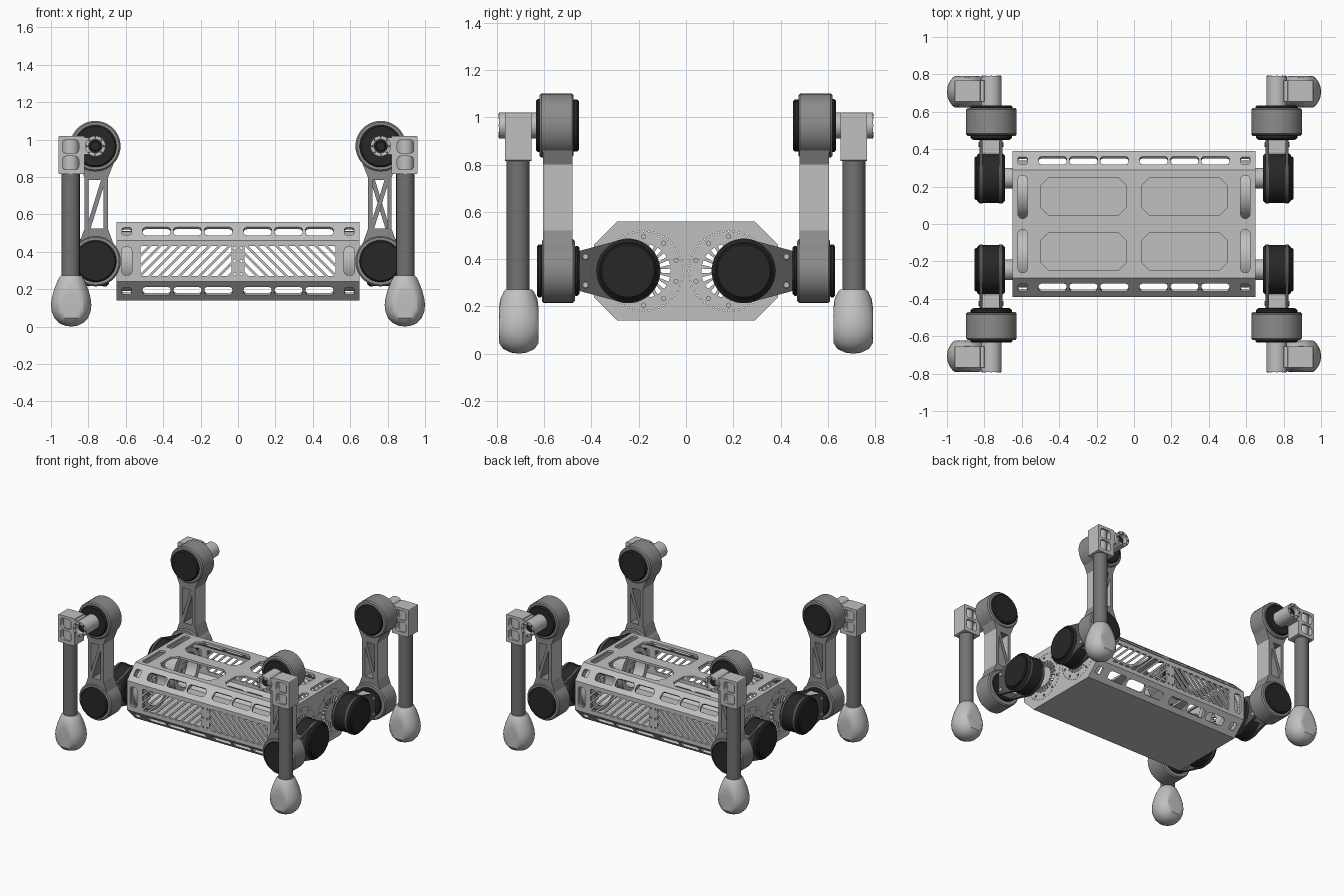
import bpy, bmesh, math
from mathutils import Vector, Matrix

cube = bpy.data.objects.get("Cube")
if cube:
    bpy.data.objects.remove(cube, do_unlink=True)


def material(name, v):
    m = bpy.data.materials.new(name)
    m.use_nodes = True
    m.diffuse_color = (v, v, v, 1)
    m.node_tree.nodes["Principled BSDF"].inputs["Base Color"].default_value = (v, v, v, 1)
    return m


LIGHT = material("light grey", 0.53)
MID = material("mid grey", 0.26)
TUBE = material("tube grey", 0.17)
BRACKET = material("bracket grey", 0.09)
BLACK = material("motor black", 0.02)
X, Y, Z = Vector((1, 0, 0)), Vector((0, 1, 0)), Vector((0, 0, 1))


def add(name, mesh, *mats):
    mesh.name = name
    mesh.materials.clear()
    for m in mats:
        mesh.materials.append(m)
    ob = bpy.data.objects.new(name, mesh)
    bpy.context.collection.objects.link(ob)
    return ob


def plate(name, loops, thick, origin, u, v, *mats):
    """Flat sheet: first loop is the outline, the others are holes."""
    cu = bpy.data.curves.new(name, 'CURVE')
    cu.dimensions, cu.fill_mode, cu.extrude = '2D', 'BOTH', thick / 2
    for loop in loops:
        s = cu.splines.new('POLY')
        s.points.add(len(loop) - 1)
        for p, (a, b) in zip(s.points, loop):
            p.co = (a, b, 0, 1)
        s.use_cyclic_u, s.use_smooth = True, False
    tmp = bpy.data.objects.new("tmp", cu)
    bpy.context.collection.objects.link(tmp)
    ev = tmp.evaluated_get(bpy.context.evaluated_depsgraph_get())
    mesh = bpy.data.meshes.new_from_object(ev)
    bpy.data.objects.remove(tmp, do_unlink=True)
    bpy.data.curves.remove(cu)
    n = u.cross(v)
    rot = Matrix((u, v, n)).transposed().to_4x4()
    mesh.transform(Matrix.Translation(origin) @ rot)
    mesh.shade_flat()
    return add(name, mesh, *mats)


def lathe(name, profile, origin, axis, mat, seg=40, clamp_y=None):
    """Spin (radius, distance) points around an axis."""
    bm = bmesh.new()
    rings = []
    for r, t in profile:
        rings.append([bm.verts.new((r * math.cos(k * math.tau / seg), r * math.sin(k * math.tau / seg), t))
                      for k in range(seg)])
    for a, b in zip(rings, rings[1:]):
        for k in range(seg):
            j = (k + 1) % seg
            bm.faces.new((a[k], a[j], b[j], b[k]))
    if clamp_y:
        for v in bm.verts:
            v.co.y = max(-clamp_y, min(clamp_y, v.co.y))
    bmesh.ops.remove_doubles(bm, verts=bm.verts, dist=1e-5)
    bmesh.ops.recalc_face_normals(bm, faces=bm.faces)
    for f in bm.faces:
        f.smooth = True
    for e in bm.edges:
        e.smooth = e.calc_face_angle(0) < 0.55
    mesh = bpy.data.meshes.new(name)
    bm.to_mesh(mesh)
    bm.free()
    rot = Z.rotation_difference(axis).to_matrix().to_4x4()
    mesh.transform(Matrix.Translation(origin) @ rot)
    return add(name, mesh, mat)


def drum(name, r, length, origin, axis, mat, bevel=0.008, seg=40):
    return lathe(name, [(0, 0), (r - bevel, 0), (r, bevel), (r, length - bevel), (r - bevel, length), (0, length)],
                 origin, axis, mat, seg)


def ring(name, r, hole, length, origin, axis, mat):
    return lathe(name, [(hole, 0), (r, 0), (r, length), (hole, length), (hole, 0)], origin, axis, mat)


def rrect(cx, cy, w, h, r, n=4):
    """Rectangle with rounded (n > 1) or cut (n = 1) corners."""
    pts = []
    for q, (sx, sy) in enumerate(((1, 1), (-1, 1), (-1, -1), (1, -1))):
        for k in range(n + 1):
            a = (q + k / n) * math.pi / 2
            pts.append((cx + sx * (w / 2 - r) + r * math.cos(a), cy + sy * (h / 2 - r) + r * math.sin(a)))
    return pts


def dot(cx, cy, r, n=10):
    return [(cx + r * math.cos(k * math.tau / n), cy + r * math.sin(k * math.tau / n)) for k in range(n)]


def clip(poly, lo, hi):
    """Keep the part of a polygon with lo < u < hi."""
    for s, lim in ((1, lo), (-1, -hi)):
        out = []
        for p, q in zip(poly, poly[1:] + poly[:1]):
            a, b = s * p[0] - lim, s * q[0] - lim
            if a >= 0:
                out.append(p)
            if a * b < 0:
                t = a / (a - b)
                out.append((p[0] + t * (q[0] - p[0]), p[1] + t * (q[1] - p[1])))
        poly = out
    return poly


# Body shell: octagonal tube made of thin plates
T, ZC = 0.016, 0.35
bottom = rrect(0, 0, 1.3, 0.58, 0.002, 1)
plate("body_bottom", [bottom], T, (0, 0, 0.14 + T / 2), X, Y, LIGHT)
top = [bottom]
for sx in (-1, 1):
    for sy in (-1, 1):
        top.append(rrect(sx * 0.27, sy * 0.147, 0.46, 0.205, 0.045, 1))
        top.append(rrect(sx * 0.595, sy * 0.145, 0.05, 0.23, 0.022))
plate("body_top", top, T, (0, 0, 0.56 - T / 2), X, Y, LIGHT)

lattice = [rrect(0, 0, 1.3, 0.22, 0.002, 1)]
for sx in (-1, 1):
    lattice.append(rrect(sx * 0.595, 0, 0.055, 0.15, 0.02))
    for i in range(12):
        c = -0.595 + i * 0.053
        strip = clip([(c - 0.08, -0.08), (c - 0.046, -0.08), (c + 0.114, 0.08), (c + 0.08, 0.08)], -0.52, -0.035)
        if len(strip) > 2:
            lattice.append([(-sx * u, v) for u, v in strip])
    for v in (-0.07, 0.0, 0.07):
        lattice.append(dot(sx * 0.018, v, 0.007, 8))
chamfer = [rrect(0, 0, 1.3, 0.1414, 0.002, 1)]
for sx in (-1, 1):
    chamfer.append(rrect(sx * 0.595, 0, 0.05, 0.055, 0.012))
    for cx in (0.105, 0.27, 0.435):
        chamfer.append(rrect(sx * cx, 0, 0.15, 0.062, 0.018, 2))
for sy, side in ((-1, "front"), (1, "back")):
    plate(side + "_lattice", lattice, T, (0, sy * (0.39 - T / 2), ZC), X, Z, LIGHT)
    for sz, level in ((-1, "lower"), (1, "upper")):
        n = Vector((0, sy, sz)).normalized()
        v = Vector((0, -sy, sz)).normalized()
        pos = Vector((0, sy * 0.34, ZC + sz * 0.16)) - n * T / 2
        plate(f"{side}_{level}_chamfer", chamfer, T, pos, X, v, LIGHT)

# End plates with radial vents and bolt holes
end = [rrect(0, 0, 0.78, 0.42, 0.1, 1)]
end[0] = [(sy * a, sz * b) for sy, sz, c in ((1, 1, 0), (-1, 1, 1), (-1, -1, 0), (1, -1, 1))
          for a, b in (((0.39, 0.11), (0.29, 0.21)) if c == 0 else ((0.29, 0.21), (0.39, 0.11)))]
for sy in (-1, 1):
    cy = sy * 0.18
    for k in range(20):
        a = k * math.tau / 20
        ca, sa = math.cos(a), math.sin(a)
        end.append([(cy + r * ca - w * sa, r * sa + w * ca)
                    for r, w in ((0.07, -0.007), (0.115, -0.01), (0.115, 0.01), (0.07, 0.007))])
    for k in range(10):
        a = (k + 0.5) * math.tau / 10
        end.append(dot(cy + 0.145 * math.cos(a), 0.145 * math.sin(a), 0.009, 8))
    for k in range(48):
        a = k * math.tau / 48
        end.append(dot(cy + 0.168 * math.cos(a), 0.168 * math.sin(a), 0.004, 4))
for sx, side in ((-1, "right"), (1, "left")):
    plate(side + "_end_plate", end, T, (sx * (0.65 - T / 2), 0, ZC), Y, Z, LIGHT)


def leg(sx, sy):
    tag = ("front_" if sy < 0 else "back_") + ("left" if sx > 0 else "right")
    ax, ay = X * sx, Y * sy

    def at(x, y, z):
        return Vector((sx * x, sy * y, z))

    # Hip motor, its seat inside the body and its stub
    ring(tag + "_motor_seat", 0.16, 0.125, 0.09, at(0.55, 0.18, ZC), ax, LIGHT)
    drum(tag + "_hip_stub", 0.055, 0.07, at(0.635, 0.245, ZC), ax, LIGHT)
    drum(tag + "_hip_motor", 0.133, 0.15, at(0.69, 0.245, ZC), ax, BLACK, 0.012)
    drum(tag + "_hip_cap", 0.117, 0.02, at(0.832, 0.245, ZC), ax, BLACK, 0.006)
    # Tapered bracket from hip to shoulder
    arc = [(0.245 + 0.137 * math.cos(math.radians(d)), 0.137 * math.sin(math.radians(d)))
           for d in range(65, 296, 10)]
    outline = [(sy * u, v) for u, v in [(0.45, 0.085)] + arc + [(0.45, -0.085)]]
    for x in (0.712, 0.818):
        plate(tag + "_hip_bracket", [outline], 0.018, at(x, 0, ZC), Y, Z, BRACKET)
        for z in (-0.06, 0.06):
            drum(tag + "_bracket_bolt", 0.014, 0.028, at(x - 0.014, 0.425, ZC + z), ax, LIGHT, 0.003, 12)
    plate(tag + "_shoulder_block", [rrect(0, 0, 0.11, 0.16, 0.01)], 0.09, at(0.765, 0.427, ZC), X, Z, LIGHT)
    # Shoulder and knee motors
    drum(tag + "_shoulder_housing", 0.135, 0.14, at(0.762, 0.47, ZC), ay, MID)
    drum(tag + "_shoulder_cap", 0.112, 0.026, at(0.762, 0.605, ZC), ay, BLACK)
    drum(tag + "_shoulder_inner_cap", 0.105, 0.025, at(0.762, 0.45, ZC), ay, BLACK)
    drum(tag + "_knee_housing", 0.135, 0.145, at(0.763, 0.475, 0.965), ay, MID)
    drum(tag + "_knee_cap", 0.113, 0.022, at(0.763, 0.612, 0.965), ay, BLACK)
    drum(tag + "_knee_inner_cap", 0.11, 0.03, at(0.763, 0.452, 0.965), ay, BLACK)
    # Upper leg with a diagonal brace
    half = [(0.1, 0.42), (0.064, 0.52), (0.064, 0.8), (0.1, 0.89)]
    d = -1 if sx > 0 and sy > 0 else 1
    tris = [[(-0.04, 0.57), (-0.04, 0.785), (0.026, 0.785)], [(0.04, 0.75), (0.04, 0.525), (-0.03, 0.525)]]
    loops = [half + [(-a, b) for a, b in reversed(half)]] + [[(d * a, b) for a, b in t] for t in tris]
    ob = plate(tag + "_upper_leg", loops, 0.125, at(0.758, 0.5425, 0), X, Z, MID, LIGHT)
    for p in ob.data.polygons:
        p.material_index = int(abs(p.normal.x) > 0.98)
    # Knee shaft, clamp box, shin and foot
    ring(tag + "_knee_shaft", 0.055, 0.036, 0.165, at(0.763, 0.625, 0.965), ay, LIGHT)
    drum(tag + "_knee_hub", 0.028, 0.14, at(0.763, 0.625, 0.965), ay, BLACK, 0.004, 20)
    for k in range(8):
        a = k * math.tau / 8
        drum(tag + "_shaft_bolt", 0.005, 0.006, at(0.763 + 0.046 * math.cos(a), 0.788, 0.965 + 0.046 * math.sin(a)),
             ay, BRACKET, 0.001, 8)
    clamp = [rrect(sx * 0.89, 0.917, 0.14, 0.205, 0.008, 2)]
    clamp += [rrect(sx * 0.895, z, 0.088, 0.072, 0.02) for z in (0.963, 0.875)]
    plate(tag + "_shin_clamp", clamp, 0.112, at(0, 0.71, 0), X, Z, LIGHT)
    plate(tag + "_clamp_web", [rrect(0, 0, 0.03, 0.09, 0.004)], 0.112, at(0.815, 0.71, 0.965), X, Z, LIGHT)
    drum(tag + "_clamp_core", 0.046, 0.19, at(0.895, 0.71, 0.827), Z, LIGHT)
    drum(tag + "_shin", 0.049, 0.58, at(0.895, 0.71, 0.25), Z, TUBE, 0.003)
    foot = [(0, 0), (0.035, 0.005), (0.066, 0.02), (0.09, 0.046), (0.104, 0.08), (0.108, 0.115), (0.104, 0.15),
            (0.094, 0.19), (0.079, 0.23), (0.064, 0.262), (0.055, 0.272), (0, 0.272)]
    lathe(tag + "_foot", foot, at(0.892, 0.707, 0), Z, LIGHT, 48, 0.084)


for sx in (-1, 1):
    for sy in (-1, 1):
        leg(sx, sy)
